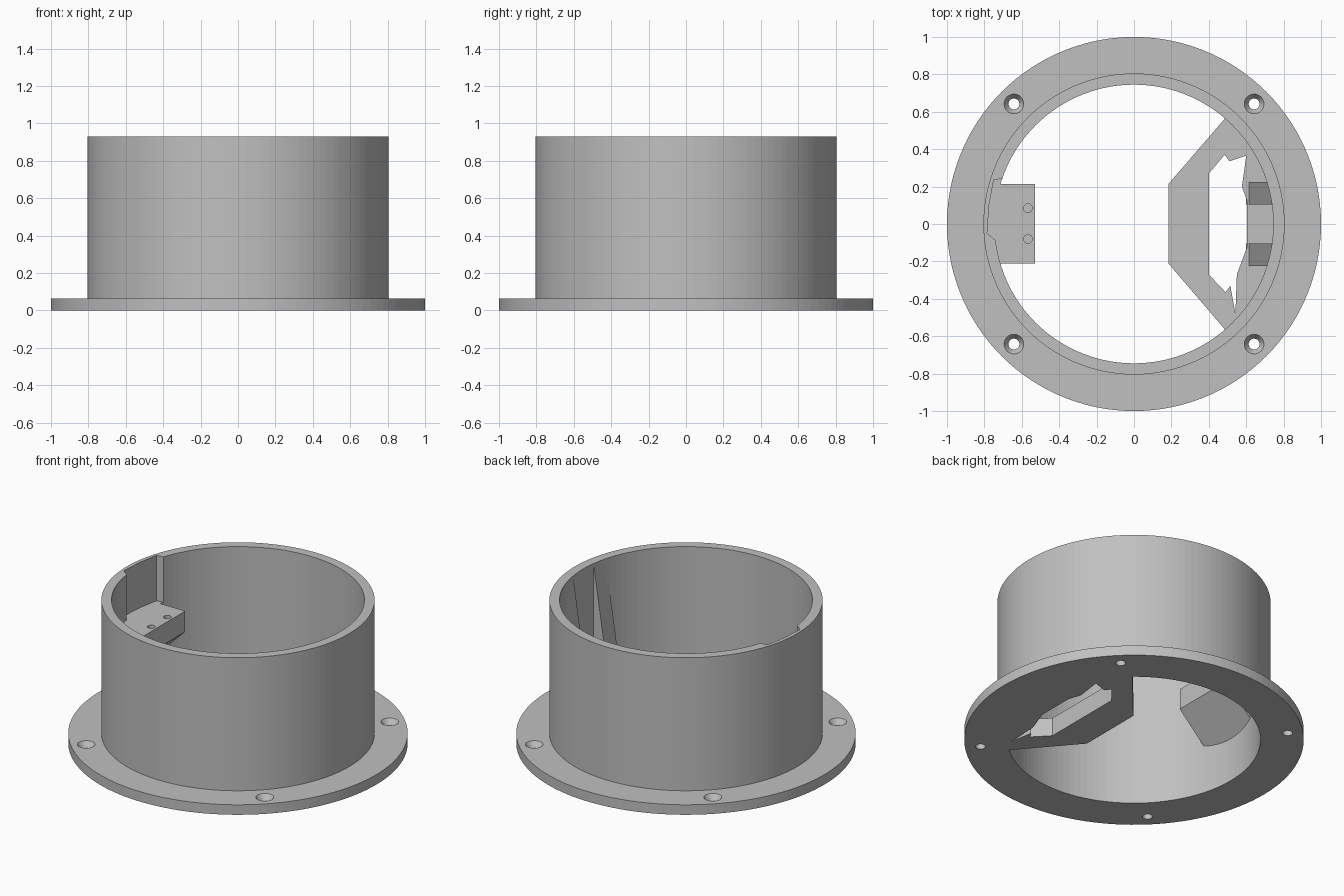
import bpy, bmesh, math
from mathutils import Matrix, Vector

if "Cube" in bpy.data.objects:
    bpy.data.objects.remove(bpy.data.objects["Cube"], do_unlink=True)

GREY = (0.53, 0.53, 0.53, 1)
mat = bpy.data.materials.new("plain grey")
mat.use_nodes = True
mat.diffuse_color = GREY
mat.node_tree.nodes["Principled BSDF"].inputs["Base Color"].default_value = GREY


def finish(bm, name):
    bmesh.ops.recalc_face_normals(bm, faces=bm.faces)
    mesh = bpy.data.meshes.new(name)
    bm.to_mesh(mesh)
    bm.free()
    mesh.materials.append(mat)
    obj = bpy.data.objects.new(name, mesh)
    bpy.context.scene.collection.objects.link(obj)
    return obj


def lathe(name, profile, steps=120):
    """Revolve a closed (radius, z) profile around z."""
    bm = bmesh.new()
    rings = []
    for i in range(steps):
        a = math.tau * i / steps
        rings.append([bm.verts.new((r * math.cos(a), r * math.sin(a), z)) for r, z in profile])
    n = len(profile)
    for i in range(steps):
        p, q = rings[i], rings[(i + 1) % steps]
        for j in range(n):
            k = (j + 1) % n
            bm.faces.new((p[j], q[j], q[k], p[k]))
    return finish(bm, name)


def prism(name, points, offset):
    """Extrude a flat 3D outline along an offset."""
    bm = bmesh.new()
    face = bm.faces.new([bm.verts.new(p) for p in points])
    out = bmesh.ops.extrude_face_region(bm, geom=[face], use_keep_orig=True)
    verts = [v for v in out["geom"] if isinstance(v, bmesh.types.BMVert)]
    bmesh.ops.translate(bm, verts=verts, vec=Vector(offset))
    return finish(bm, name)


def cone(name, place, r_low, r_high, depth, axis="Z", steps=32):
    bm = bmesh.new()
    bmesh.ops.create_cone(bm, cap_ends=True, segments=steps, radius1=r_low,
                          radius2=r_high, depth=depth)
    turn = Matrix.Rotation(math.pi / 2, 4, "Y") if axis == "X" else Matrix()
    bm.transform(Matrix.Translation(place) @ turn)
    return finish(bm, name)


def cut(target, cutter):
    mod = target.modifiers.new(cutter.name, "BOOLEAN")
    mod.operation = "DIFFERENCE"
    mod.solver = "EXACT"
    mod.object = cutter
    cutter.hide_render = True
    cutter.hide_viewport = True
    cutter.display_type = "WIRE"


# Flanged tube
PLATE, TOP = 0.065, 0.93
OUTER, INNER = 0.805, 0.745
body = lathe("flanged_tube", [(INNER, 0), (1, 0), (1, PLATE), (OUTER, PLATE),
                              (OUTER, TOP), (INNER, TOP)])

# Countersunk screw holes in the flange
for sx in (-1, 1):
    for sy in (-1, 1):
        x, y = 0.642 * sx, 0.642 * sy
        cut(body, cone("screw_hole_cutter", (x, y, 0), 0.029, 0.029, 0.3))
        cut(body, cone("countersink_cutter", (x, y, PLATE - 0.015), 0.029, 0.056, 0.04))

# Cable hole through the left wall
cut(body, cone("cable_hole_cutter", (0.8, 0, 0.235), 0.083, 0.083, 0.3, "X", 48))

# Recess in the right wall above the block
recess = [(-0.69, 0.245), (-0.75, 0.235), (-0.775, 0.1), (-0.785, -0.05), (-0.7, -0.12)]
cut(body, prism("recess_cutter", [(x, y, 0.635) for x, y in recess], (0, 0, 0.5)))

# Mounting block with sloped underside and two blind holes
side = [(-0.53, 0.635), (-0.53, 0.5), (-0.75, 0.28), (-0.75, 0.635)]
block = prism("mounting_block", [(x, -0.212, z) for x, z in side], (0, 0.427, 0))
for y in (-0.08, 0.085):
    cut(block, cone("block_hole_cutter", (-0.567, y, 0.62), 0.023, 0.023, 0.15))

# Base bracket with an irregular opening
outline = [(0.185, 0.215), (0.185, -0.212), (0.487, -0.565)]
for i in range(13):
    a = math.radians(-49 + 98 * i / 12)
    outline.append((0.775 * math.cos(a), 0.775 * math.sin(a)))
outline.append((0.487, 0.565))
bracket = prism("base_bracket", [(x, y, 0) for x, y in outline], (0, 0, 0.12))
opening = [(0.4, 0.27), (0.485, 0.37), (0.51, 0.335), (0.6, 0.365), (0.577, 0.2),
           (0.605, 0.12), (0.605, -0.12), (0.55, -0.27), (0.542, -0.48),
           (0.515, -0.33), (0.49, -0.365), (0.4, -0.27)]
cut(bracket, prism("opening_cutter", [(x, y, -0.1) for x, y in opening], (0, 0, 0.4)))

# Tapered ribs on the wall either side of the cable hole
rib = [(0.6, 0.02), (0.735, 0.9), (0.76, 0.9), (0.76, 0.02)]
for name, y in (("back_rib", 0.105), ("front_rib", -0.225)):
    prism(name, [(x, y, z) for x, z in rib], (0, 0.12, 0))
